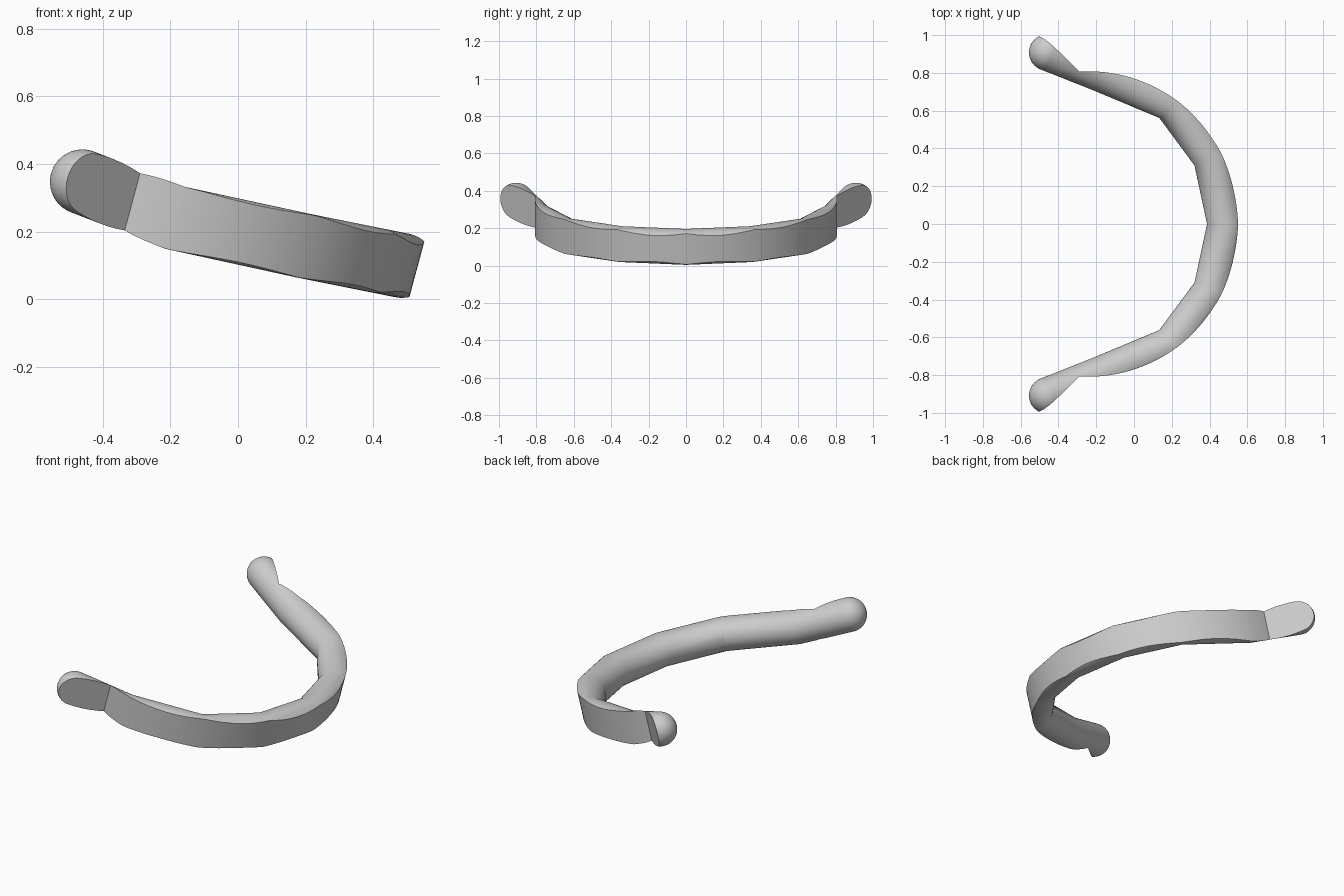
import bpy, bmesh
from math import sin, cos, pi, radians, atan2
from mathutils import Vector, Matrix

cube = bpy.data.objects.get("Cube")
if cube:
    bpy.data.objects.remove(cube, do_unlink=True)

RADIUS, SIDES = 0.096, 48
TILT = Matrix.Rotation(radians(15), 4, 'Y')

grey = bpy.data.materials.new("light_grey")
grey.use_nodes = True
grey.diffuse_color = (0.6, 0.6, 0.6, 1)
grey.node_tree.nodes["Principled BSDF"].inputs["Base Color"].default_value = (0.6, 0.6, 0.6, 1)


def make_object(name, bm):
    bmesh.ops.recalc_face_normals(bm, faces=bm.faces)
    mesh = bpy.data.meshes.new(name)
    bm.to_mesh(mesh)
    bm.free()
    mesh.materials.append(grey)
    ob = bpy.data.objects.new(name, mesh)
    bpy.context.collection.objects.link(ob)
    return ob


# Centre line of the band: one half, then mirrored front to back
half = [Vector(p) for p in [(0.485, 0, 0.1), (0.41, 0.35, 0.115), (0.195, 0.64, 0.158),
                            (-0.187, 0.80, 0.241), (-0.46, 0.908, 0.347)]]
path = [Vector((p.x, -p.y, p.z)) for p in reversed(half[1:])] + half


def ring(bm, centre, tangent, radius, stretch=1.0):
    side = tangent.cross(Vector((0, 0, 1))).normalized()
    up = side.cross(tangent)
    return [bm.verts.new(centre + radius * (side * cos(a) * stretch + up * sin(a)))
            for a in (2 * pi * i / SIDES for i in range(SIDES))]


# Round tube with mitred joints and domed ends
bm = bmesh.new()
first = (path[1] - path[0]).normalized()
last = (path[-1] - path[-2]).normalized()
steps = [pi / 2 * k / 12 for k in range(12)]
rings = [ring(bm, path[0] - first * RADIUS * sin(a), first, RADIUS * cos(a)) for a in reversed(steps)]
for before, here, after in zip(path, path[1:], path[2:]):
    d1, d2 = (here - before).normalized(), (after - here).normalized()
    middle = (d1 + d2).normalized()
    rings.append(ring(bm, here, middle, RADIUS, 1 / middle.dot(d1)))
rings += [ring(bm, path[-1] + last * RADIUS * sin(a), last, RADIUS * cos(a)) for a in steps]
for a, b in zip(rings, rings[1:]):
    for i in range(SIDES):
        j = (i + 1) % SIDES
        bm.faces.new((a[i], a[j], b[j], b[i]))
for end, pole in ((rings[0], path[0] - first * RADIUS), (rings[-1], path[-1] + last * RADIUS)):
    tip = bm.verts.new(pole)
    for i in range(SIDES):
        bm.faces.new((end[i], end[(i + 1) % SIDES], tip))
band = make_object("curved_band", bm)

# Trimming block: round outer wall, then a flared flat at each tip
corner_x, corner_y, centre_x, wall = -0.376, 0.803, -0.32, 0.808
sweep = atan2(corner_y, corner_x - centre_x)
outline = [(centre_x + wall * cos(t), wall * sin(t))
           for t in (sweep * (k / 48 - 1) for k in range(97))]
flare = (corner_x - 0.6, corner_y + 0.553)
outline += [flare, (flare[0], -flare[1])]
bm = bmesh.new()
base = bm.faces.new([bm.verts.new((x, y, -0.5)) for x, y in outline])
top = bmesh.ops.extrude_face_region(bm, geom=[base])["geom"]
bmesh.ops.translate(bm, vec=(0, 0, 1.5), verts=[v for v in top if isinstance(v, bmesh.types.BMVert)])
bm.transform(TILT)
cutter = make_object("trim_block", bm)
cutter.hide_render = True

# Trim the tube and shade it
trim = band.modifiers.new("trim", 'BOOLEAN')
trim.operation, trim.solver, trim.object = 'INTERSECT', 'EXACT', cutter
bpy.ops.object.select_all(action='DESELECT')
band.select_set(True)
bpy.context.view_layer.objects.active = band
bpy.ops.object.modifier_apply(modifier=trim.name)
bpy.data.objects.remove(cutter, do_unlink=True)
bpy.ops.object.shade_smooth_by_angle(angle=radians(30))
